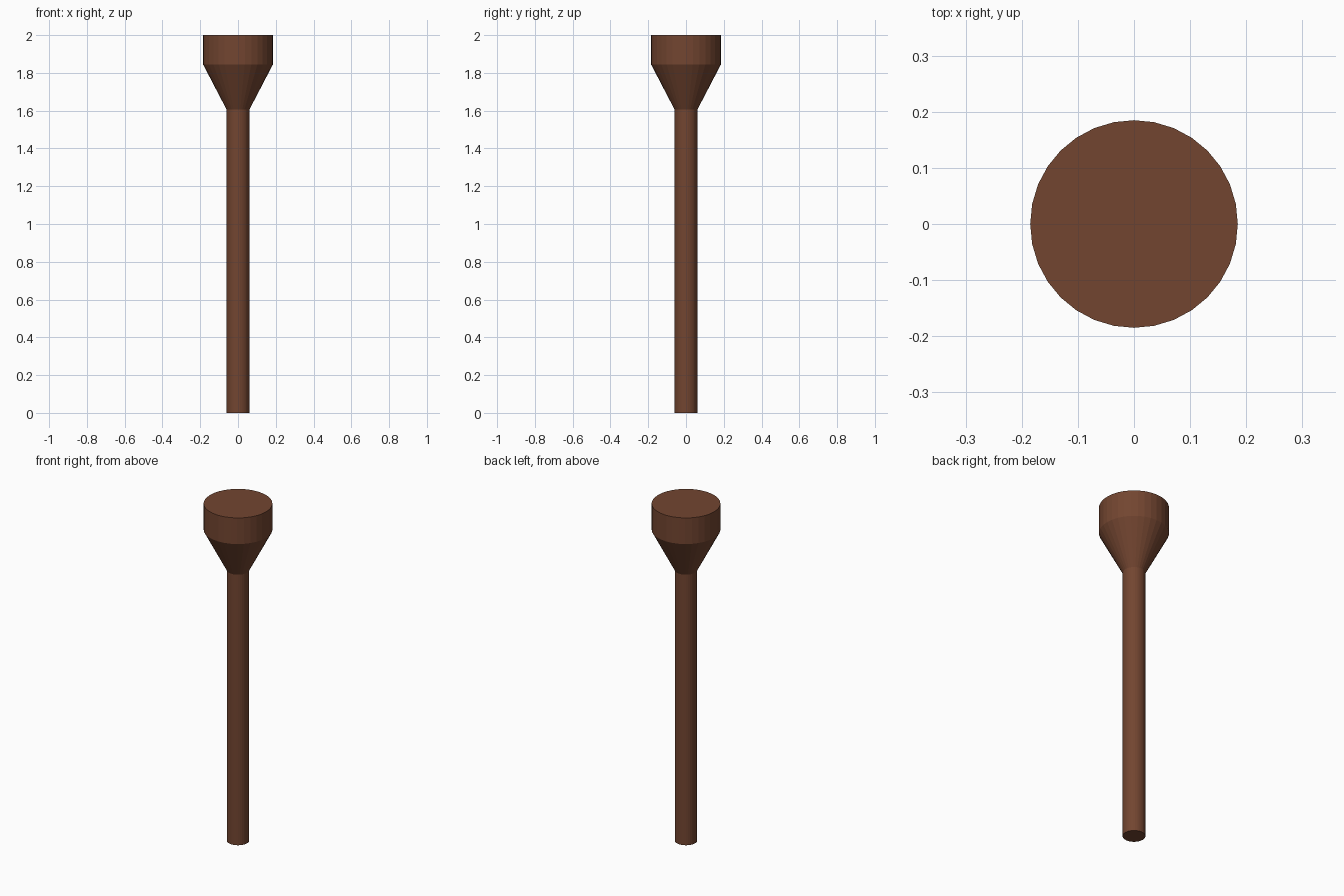
import bpy, bmesh, math

if "Cube" in bpy.data.objects:
    bpy.data.objects.remove(bpy.data.objects["Cube"])

SIDES = 32
# profile from foot to top: (radius, height)
PROFILE = [(0.06, 0.0), (0.06, 1.605), (0.185, 1.845), (0.185, 2.0)]

# turned peg: slim shaft, flared neck, cylindrical head
bm = bmesh.new()
rings = []
for r, z in PROFILE:
    rings.append([bm.verts.new((r * math.cos(2 * math.pi * i / SIDES),
                                r * math.sin(2 * math.pi * i / SIDES), z))
                  for i in range(SIDES)])
for low, high in zip(rings, rings[1:]):
    for i in range(SIDES):
        j = (i + 1) % SIDES
        bm.faces.new((low[i], low[j], high[j], high[i]))

# end caps
bm.faces.new(rings[0][::-1])
bm.faces.new(rings[-1])

mesh = bpy.data.meshes.new("turned_peg")
bm.to_mesh(mesh)
bm.free()
peg = bpy.data.objects.new("turned_peg", mesh)
bpy.context.collection.objects.link(peg)

# brown wood
wood = bpy.data.materials.new("brown_wood")
wood.diffuse_color = (0.17, 0.06, 0.03, 1)
wood.use_nodes = True
wood.node_tree.nodes["Principled BSDF"].inputs["Base Color"].default_value = wood.diffuse_color
mesh.materials.append(wood)
